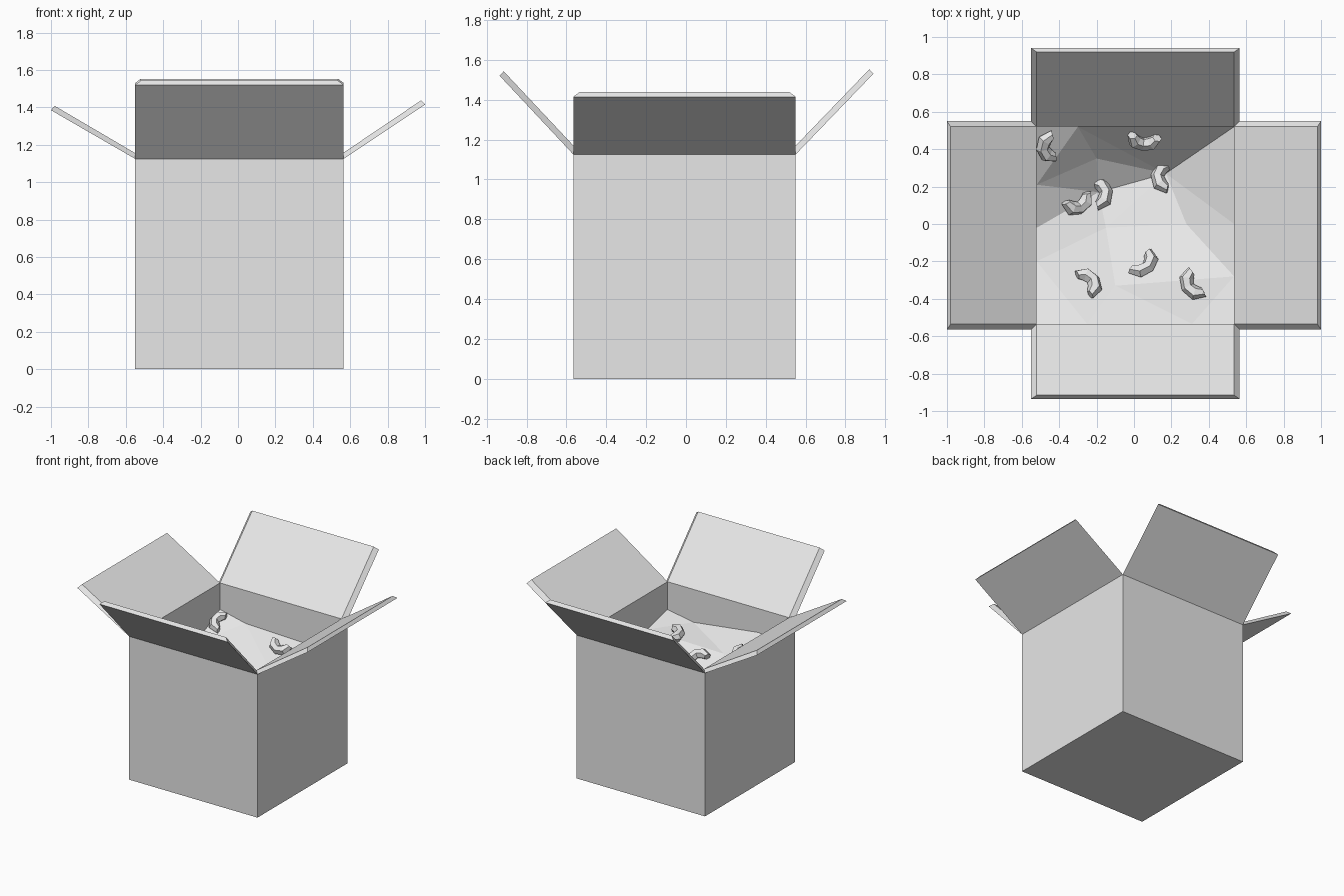
import bpy, bmesh, math
from mathutils import Vector, Matrix
from mathutils.bvhtree import BVHTree
from mathutils.geometry import delaunay_2d_cdt

cube = bpy.data.objects.get("Cube")
if cube:
    bpy.data.objects.remove(cube, do_unlink=True)

grey = bpy.data.materials.new("plain_grey")
grey.use_nodes = True
shade = (0.8, 0.8, 0.8, 1)
grey.diffuse_color = shade
grey.node_tree.nodes["Principled BSDF"].inputs["Base Color"].default_value = shade


def add_object(name, bm):
    mesh = bpy.data.meshes.new(name)
    bm.to_mesh(mesh)
    bm.free()
    mesh.materials.append(grey)
    obj = bpy.data.objects.new(name, mesh)
    bpy.context.collection.objects.link(obj)
    return obj


# Open box: outer and inner shell joined by four splayed flaps
X0, X1, Y0, Y1 = -0.55, 0.565, -0.565, 0.55
WALL, RIM = 0.03, 1.125
signs = [(-1, -1), (1, -1), (1, 1), (-1, 1)]
sides = [Vector((0, -1, 0)), Vector((1, 0, 0)), Vector((0, 1, 0)), Vector((-1, 0, 0))]
flap_reach = [(0.37, 0.395), (0.435, 0.29), (0.39, 0.405), (0.45, 0.26)]


def ring(bm, z, inset):
    return [bm.verts.new((X1 - inset if sx > 0 else X0 + inset,
                          Y1 - inset if sy > 0 else Y0 + inset, z)) for sx, sy in signs]


bm = bmesh.new()
base, rim = ring(bm, 0, 0), ring(bm, RIM, 0)
floor, lip = ring(bm, WALL, WALL), ring(bm, RIM + 0.013, WALL)
bm.faces.new(base)
bm.faces.new(floor)
for i, (reach, rise) in enumerate(flap_reach):
    j = (i + 1) % 4
    bm.faces.new((base[i], base[j], rim[j], rim[i]))
    bm.faces.new((floor[i], floor[j], lip[j], lip[i]))
    # Outer tip keeps the full width, inner tip is inset by the wall
    out = sides[i] * reach + Vector((0, 0, rise))
    along = (rim[j].co - rim[i].co).normalized() * WALL
    shift = out + Vector((0, 0, 0.023)) - sides[i] * 0.02
    tip_a, tip_b = (bm.verts.new(v.co + out) for v in (rim[i], rim[j]))
    in_a = bm.verts.new(rim[i].co + shift + along)
    in_b = bm.verts.new(rim[j].co + shift - along)
    bm.faces.new((rim[i], rim[j], tip_b, tip_a))
    bm.faces.new((lip[i], lip[j], in_b, in_a))
    bm.faces.new((tip_a, tip_b, in_b, in_a))
    bm.faces.new((rim[i], tip_a, in_a, lip[i]))
    bm.faces.new((rim[j], tip_b, in_b, lip[j]))
bmesh.ops.recalc_face_normals(bm, faces=bm.faces)
add_object("open_box", bm)

# Faceted filling, hollow in the middle and banked up against the walls
L, R, F, B = X0 + WALL, X1 - WALL, Y0 + WALL, Y1 - WALL
heap = [(L, F, .93), (-.25, F, .95), (.31, F, .88), (R, F, .92),
        (R, -.28, .86), (R, 0, .82), (R, B, .85), (-.3, B, .88), (L, B, .93),
        (L, .21, .78), (L, -.02, .74), (L, -.2, .81),
        (-.1, -.33, .82), (.28, 0, .67), (-.15, -.02, .65),
        (.17, .27, .59), (-.19, .17, .59), (-.2, .35, .7)]
creases = [(6, 15), (15, 16), (16, 17), (17, 7), (17, 9), (16, 14), (14, 10),
           (5, 13), (13, 15), (12, 4), (12, 14), (12, 11)]
flat = [Vector(p[:2]) for p in heap]
points, _, tris, origins, _, _ = delaunay_2d_cdt(flat, creases, [], 0, 0.0001)
bm = bmesh.new()
verts = [bm.verts.new((p.x, p.y, heap[o[0]][2] if o else 0.7)) for p, o in zip(points, origins)]
for tri in tris:
    bm.faces.new([verts[k] for k in tri])
bm.normal_update()
for face in bm.faces:
    if face.normal.z < 0:
        face.normal_flip()
surface = BVHTree.FromBMesh(bm)
add_object("filling", bm)


# Curved foam pieces resting on the filling
def foam_piece(name, x, y, opening):
    bm = bmesh.new()
    loops = []
    radii = [0.026, 0.039, 0.036, 0.039, 0.026]
    for k, r in enumerate(radii):
        a = math.radians(-84 + 42 * k)
        radial = Vector((-math.cos(a), math.sin(a), 0))
        centre = radial * 0.068 + Vector((0.045, 0, 0))
        loop = []
        for s in range(6):
            t = math.tau * s / 6
            loop.append(bm.verts.new(centre + radial * r * math.cos(t)
                                     + Vector((0, 0, r * math.sin(t)))))
        loops.append(loop)
    for one, two in zip(loops, loops[1:]):
        for s in range(6):
            n = (s + 1) % 6
            bm.faces.new((one[s], one[n], two[n], two[s]))
    bm.faces.new(loops[0])
    bm.faces.new(loops[-1])
    bmesh.ops.recalc_face_normals(bm, faces=bm.faces)
    hit, normal, _, _ = surface.ray_cast(Vector((x, y, 2)), Vector((0, 0, -1)))
    tilt = Vector((0, 0, 1)).rotation_difference(normal).to_matrix().to_4x4()
    turn = Matrix.Rotation(math.radians(opening), 4, 'Z')
    bm.transform(Matrix.Translation(hit + normal * 0.025) @ tilt @ turn)
    add_object(name, bm)


pieces = [(-.47, .42, 10), (.05, .46, 80), (.15, .25, -5), (-.17, .16, 190),
          (-.31, .11, 110), (-.24, -.32, 210), (.06, -.23, 140), (.31, -.33, 30)]
for n, piece in enumerate(pieces):
    foam_piece(f"foam_piece_{n + 1}", *piece)
